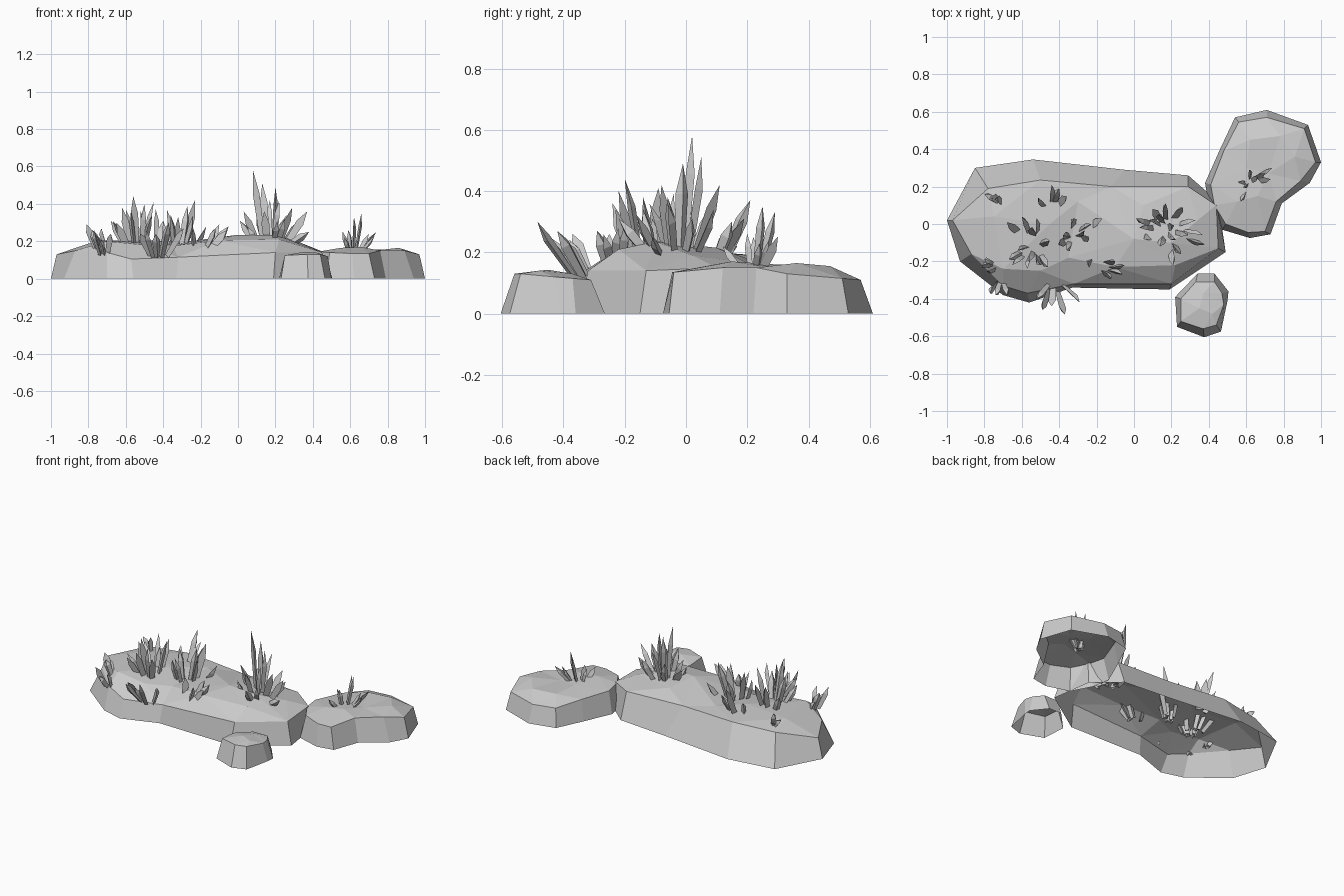
import bpy, random
from mathutils import Vector
from mathutils.geometry import delaunay_2d_cdt

random.seed(4)


def make_object(name, verts, faces):
    mesh = bpy.data.meshes.new(name)
    mesh.from_pydata(verts, [], faces)
    mesh.update()
    ob = bpy.data.objects.new(name, mesh)
    bpy.context.collection.objects.link(ob)
    return ob


def rock(name, ring, crown):
    """ring: clockwise (foot x, foot y, shoulder x, y, z); crown: inner top points. Open underneath."""
    n = len(ring)
    top = [r[2:] for r in ring] + crown
    m = len(top)
    verts = top + [(r[0], r[1], 0) for r in ring]
    faces = [(i, (i + 1) % n, m + (i + 1) % n, m + i) for i in range(n)]
    out = delaunay_2d_cdt([Vector(p[:2]) for p in top],
                          [(i, (i + 1) % n) for i in range(n)], [], 1, 1e-5)
    for f in out[2]:
        faces.append([out[3][i][0] for i in f])
    return make_object(name, verts, faces)


def clump(name, cx, cy, cz, tips, spread=0.36, width=0.042):
    """Pointed three-sided blades fanning out from a centre to the given tips."""
    verts, faces = [], []
    for t in tips:
        tip = Vector(t)
        base = Vector((cx + spread * (tip.x - cx), cy + spread * (tip.y - cy), cz))
        axis = (tip - base).normalized()
        side = axis.cross(Vector((random.uniform(-1, 1), random.uniform(-1, 1), 0.2))).normalized()
        fold = axis.cross(side)
        k = len(verts)
        for f, s in ((0, 0.75), (0.7, 1.0)):
            c = base.lerp(tip, f)
            w = width * s
            verts += [c - side * w / 2, c + side * w / 2, c + fold * w * 0.5]
        verts.append(tip)
        faces.append((k + 2, k + 1, k))
        for i in range(3):
            j = (i + 1) % 3
            faces.append((k + i, k + j, k + 3 + j, k + 3 + i))
            faces.append((k + 3 + i, k + 3 + j, k + 6))
    make_object(name, verts, faces)


# Rocks
rock("large_rock", [
    (-1, .02, -.97, .02, .13), (-.85, .30, -.78, .19, .18), (-.54, .345, -.50, .235, .19),
    (-.05, .29, -.12, .20, .18), (.29, .26, .29, .20, .165), (.45, .12, .44, .10, .15),
    (.49, -.15, .45, -.13, .14), (.19, -.35, .20, -.32, .14), (-.33, -.34, -.32, -.32, .115),
    (-.56, -.42, -.57, -.37, .105), (-.70, -.38, -.70, -.33, .14), (-.93, -.20, -.87, -.16, .15)],
    [(-.70, -.24, .20), (-.75, .04, .205), (-.50, -.25, .18), (-.45, .0, .205),
     (-.35, -.18, .175), (-.10, -.23, .205), (0, -.08, .235), (.20, -.10, .235),
     (.22, -.22, .21), (.05, .10, .215), (-.30, .12, .195), (.34, .02, .19)])

rock("medium_rock", [
    (.38, .22, .41, .21, .14), (.46, .40, .48, .39, .135), (.54, .57, .56, .545, .115),
    (.71, .61, .71, .57, .11), (.93, .53, .91, .51, .115), (1.0, .33, .97, .33, .13),
    (.94, .22, .89, .23, .15), (.79, .11, .76, .12, .15), (.73, -.055, .70, -.04, .135),
    (.62, -.075, .61, -.045, .135), (.47, -.03, .49, 0, .14), (.40, .10, .43, .10, .145)],
    [(.55, .12, .165), (.66, .15, .17), (.60, .30, .16), (.72, .27, .15),
     (.86, .36, .165), (.78, .47, .155), (.62, .45, .155)])

rock("small_rock", [
    (.34, -.265, .33, -.31, .11), (.43, -.265, .43, -.31, .11), (.505, -.36, .47, -.37, .115),
    (.50, -.41, .48, -.43, .12), (.465, -.575, .44, -.54, .13), (.375, -.605, .37, -.56, .13),
    (.23, -.55, .25, -.52, .125), (.22, -.39, .25, -.40, .115)],
    [(.35, -.45, .143), (.42, -.48, .14), (.37, -.37, .13)])

# Grass clumps on the large rock
clump("right_grass", .17, -.03, .16, [
    (.08, .02, .58), (.13, .05, .51), (.20, -.01, .49), (.22, -.08, .42), (.29, -.06, .38),
    (.37, -.06, .36), (.03, -.02, .36), (.01, .03, .31), (.17, .11, .42), (.10, .08, .35),
    (.21, -.22, .31), (.25, -.16, .32), (.33, .02, .31), (.38, -.11, .25), (.26, .09, .34),
    (.14, -.12, .36), (.05, -.08, .28)])
clump("left_grass", -.53, -.12, .13, [
    (-.56, -.20, .44), (-.45, -.09, .41), (-.50, -.22, .40), (-.62, -.14, .38), (-.57, -.24, .36),
    (-.67, -.19, .31), (-.68, .01, .31), (-.60, .04, .37), (-.52, .03, .36), (-.65, -.22, .30),
    (-.46, -.23, .34), (-.55, -.02, .32)])
clump("middle_grass", -.33, -.07, .12, [
    (-.23, .0, .42), (-.27, -.04, .39), (-.38, -.06, .37), (-.32, .03, .33), (-.36, -.14, .34),
    (-.40, -.11, .31), (-.24, -.08, .34), (-.17, .03, .28)])
clump("back_grass", -.45, .06, .15, [
    (-.44, .21, .37), (-.40, .19, .31), (-.51, .14, .28), (-.36, .15, .30)])
clump("front_grass", -.43, -.29, .12, [
    (-.49, -.46, .26), (-.44, -.44, .24), (-.37, -.485, .30), (-.29, -.42, .27), (-.52, -.40, .24)])
clump("front_middle_grass", -.22, -.23, .14, [
    (-.05, -.22, .28), (-.06, -.27, .26), (-.12, -.29, .27), (-.24, -.20, .27), (-.10, -.20, .29)])
clump("left_front_grass", -.71, -.29, .13, [
    (-.77, -.37, .26), (-.68, -.38, .24), (-.74, -.38, .21)])
clump("left_grass_tuft", -.73, -.23, .16, [(-.81, -.22, .29), (-.80, -.19, .24), (-.78, -.25, .26)])
clump("left_back_grass", -.69, .10, .18, [(-.80, .16, .25), (-.76, .15, .24), (-.73, .14, .27)])

# Grass on the medium rock
clump("side_grass", .61, .22, .12, [
    (.66, .25, .35), (.62, .29, .33), (.59, .20, .26), (.74, .30, .25), (.73, .24, .23),
    (.56, .22, .25), (.57, .12, .22), (.70, .27, .24)], .25, .03)
